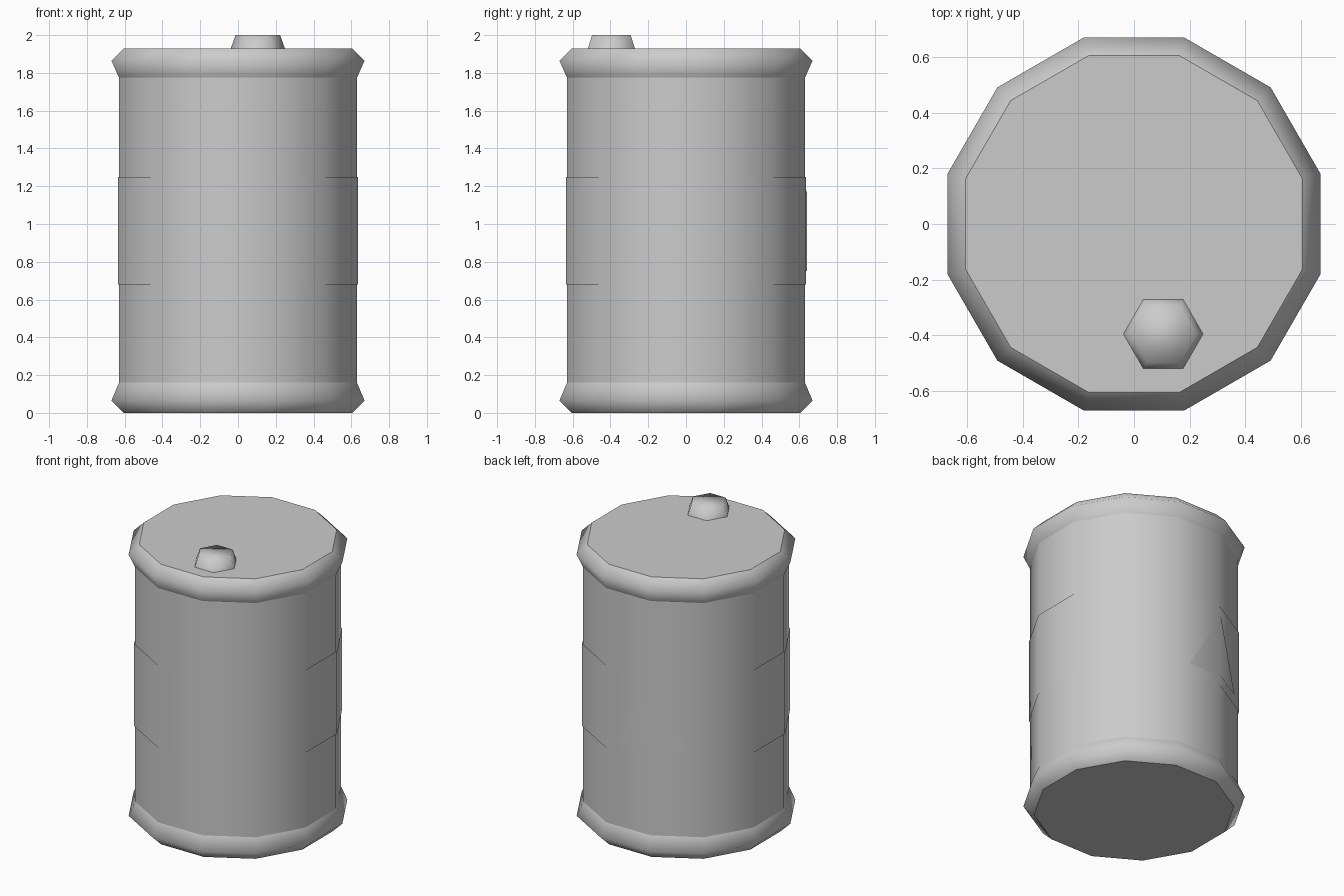
import bpy, bmesh, math
from mathutils import Vector

if "Cube" in bpy.data.objects:
    bpy.data.objects.remove(bpy.data.objects["Cube"])

SIDES = 12
COS = math.cos(math.pi / SIDES)   # flat-to-corner ratio of the 12-gon


def finish(bm, name):
    mesh = bpy.data.meshes.new(name)
    bm.to_mesh(mesh)
    bm.free()
    obj = bpy.data.objects.new(name, mesh)
    bpy.context.collection.objects.link(obj)
    return obj


def lathe(name, profile, sides=SIDES, phase=math.pi / SIDES, centre=(0, 0),
          bottom=False, top=False, sharp_caps=True):
    """Spin (corner radius, z) points into a smooth-sided prism."""
    bm = bmesh.new()
    rings = [[bm.verts.new((centre[0] + r * math.cos(phase + math.tau * i / sides),
                            centre[1] + r * math.sin(phase + math.tau * i / sides), z))
              for i in range(sides)] for r, z in profile]
    for a, b in zip(rings, rings[1:]):
        for i in range(sides):
            j = (i + 1) % sides
            bm.faces.new((a[i], a[j], b[j], b[i])).smooth = True
    caps = []
    if bottom:
        caps.append(bm.faces.new(rings[0][::-1]))
    if top:
        caps.append(bm.faces.new(rings[-1]))
    for cap in caps:
        cap.smooth = not sharp_caps
        if sharp_caps:
            for e in cap.edges:
                e.smooth = False
    return finish(bm, name)


# Drum wall and the two flared rims with their end discs
lathe("drum_wall", [(0.63 / COS, 0.16), (0.63 / COS, 1.775)])
lathe("bottom_rim", [(0.605 / COS, 0), (0.67 / COS, 0.065), (0.63 / COS, 0.16)], bottom=True)
lathe("top_rim", [(0.63 / COS, 1.775), (0.67 / COS, 1.865), (0.605 / COS, 1.93)], top=True)

# Thin band wrapped round the middle
lathe("label_band", [(0.636 / COS, 0.68), (0.636 / COS, 1.25)])

# Filler cap on the lid
lathe("filler_cap", [(0.143, 1.93), (0.118, 2.0)], sides=6, phase=0,
      centre=(0.105, -0.395), top=True, sharp_caps=False)

# Triangular sign folded over one corner at the back
bm = bmesh.new()
corners = [Vector((math.cos(math.radians(a)), math.sin(math.radians(a)), 0)) * 0.640 / COS
           for a in (75, 105, 135)]
fold = corners[1]
right = fold + (corners[0] - fold).normalized() * 0.25
left = fold + (corners[2] - fold).normalized() * 0.25
apex, mid, v_r, v_l = [bm.verts.new((p.x, p.y, z)) for p, z in
                       ((fold, 1.18), (fold, 0.75), (right, 0.75), (left, 0.75))]
bm.faces.new((apex, v_r, mid))
bm.faces.new((apex, mid, v_l))
bm.normal_update()
for f in bm.faces:
    f.smooth = True
    if f.normal.dot(fold) < 0:
        f.normal_flip()
finish(bm, "warning_sign")
